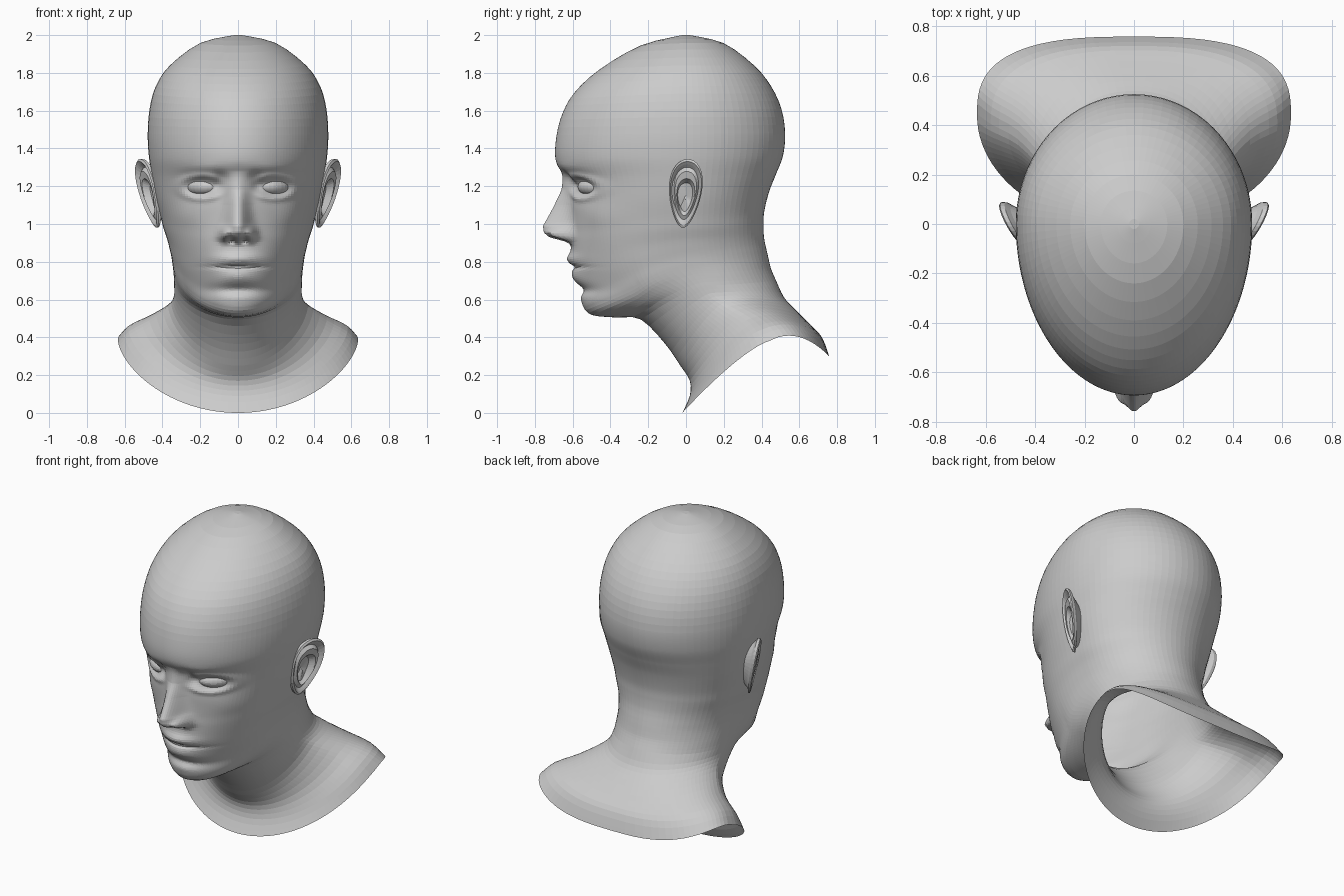
import bpy, bmesh, math
from mathutils import Vector

if "Cube" in bpy.data.objects:
    bpy.data.objects.remove(bpy.data.objects["Cube"])

# Head sections: front (y, z), side (x, y, z), back (y, z), from crown to chin
HEAD = [
    (-.02, 2.0, .02, 0, 2.0, .02, 2.0), (-.24, 1.945, .20, 0, 1.958, .2, 1.957),
    (-.455, 1.82, .36, 0, 1.84, .36, 1.84), (-.587, 1.70, .435, 0, 1.73, .45, 1.73),
    (-.652, 1.59, .468, 0, 1.61, .505, 1.61), (-.685, 1.47, .478, 0, 1.48, .525, 1.48),
    (-.69, 1.34, .472, 0, 1.36, .513, 1.36), (-.642, 1.24, .455, 0, 1.25, .475, 1.26),
    (-.618, 1.10, .435, 0, 1.14, .44, 1.17), (-.61, .98, .41, 0, 1.04, .415, 1.07),
    (-.61, .90, .395, 0, .98, .41, 1.0), (-.605, .80, .375, 0, .92, .412, .94),
    (-.59, .70, .362, .005, .87, .418, .90), (-.573, .63, .353, .015, .83, .427, .86),
    (-.55, .56, .347, .03, .79, .434, .83)]
# Underside of the jaw, neck and flared shoulder rim
NECK = [
    (-.495, .517, .343, .05, .76, .443, .79), (-.37, .505, .34, .075, .725, .453, .755),
    (-.24, .495, .338, .105, .675, .477, .70), (-.11, .365, .34, .15, .615, .52, .61),
    (-.03, .25, .37, .23, .565, .58, .545), (.02, .17, .47, .34, .50, .66, .465),
    (.02, .09, .58, .40, .44, .72, .40), (-.02, 0, .635, .44, .38, .758, .30)]
ROWS = HEAD + NECK
SEG = 120


def catmull(a, b, c, d, t):
    return [.5 * (2 * q + (r - p) * t + (2 * p - 5 * q + 4 * r - s) * t * t
                  + (3 * q - p - 3 * r + s) * t ** 3) for p, q, r, s in zip(a, b, c, d)]


def lerp_table(table, z):
    if z >= table[0][0]:
        return table[0][1]
    for (z0, v0), (z1, v1) in zip(table, table[1:]):
        if z >= z1:
            t = (z0 - z) / (z0 - z1)
            return v0 + (v1 - v0) * t
    return table[-1][1]


def bump(x, z, cx, cz, rx, rz, amp):
    return amp * math.exp(-((x - cx) / rx) ** 2 - ((z - cz) / rz) ** 2)


NOSE_H = [(1.28, 0), (1.18, .032), (1.09, .085), (.99, .147), (.955, .143), (.93, .115), (.905, .02), (.885, 0)]
NOSE_W = [(1.25, .05), (1.1, .052), (1.0, .062), (.94, .072)]
# Face features: x, z, width, height, amount
BUMPS = [
    (.068, .948, .028, .034, .05),    # nostril wing
    (.034, .915, .018, .014, -.04),   # nostril
    (0, .815, .11, .030, .024),       # upper lip
    (0, .772, .13, .012, -.018),      # mouth line
    (0, .725, .10, .030, .010),       # lower lip
    (0, .652, .13, .032, -.035),      # groove above the chin
    (0, .58, .12, .04, -.008),        # chin
    (.17, 1.295, .12, .03, .008),     # brow
    (.19, 1.195, .11, .065, -.035),   # eye socket
    (.095, 1.215, .035, .05, -.03),
    (.29, 1.04, .08, .07, .012),      # cheekbone
    (.25, .83, .07, .09, -.008),      # cheek hollow
    (.24, .65, .13, .13, -.045)]      # jaw taper


def face_relief(x, z):
    x = abs(x)
    d = lerp_table(NOSE_H, z) * math.exp(-(x / lerp_table(NOSE_W, z)) ** 2.2)
    d += sum(bump(x, z, *b) for b in BUMPS)
    e = math.hypot((x - .193) / .085, (z - 1.195) / .045)
    return d + .014 * math.exp(-((e - 1.35) / .4) ** 2)   # eyelids


def section(row, k, p_back):
    yf, zf, w, ys, zs, yb, zb = row
    ring = []
    for j in range(SEG):
        t = 2 * math.pi * j / SEG
        a = t - .6 * math.sin(t)          # denser towards the face
        c, s = math.cos(a), math.sin(a)
        if c >= 0:
            x, y = w * s, ys + (yf - ys) * c
            z = zs + (zf - zs) * c ** 1.3
            if k < 18 and y < -.15:
                y -= face_relief(x, z) * min(1, (-.15 - y) / .15)
        else:
            q = 2 / p_back
            x = w * math.copysign(abs(s) ** q, s)
            g = (-c) ** q
            lift = .06 * (p_back - 2) * g * (1 - g) * 4     # shoulders rise behind the rim's side
            y, z = ys + (yb - ys) * g, zs + (zb - zs) * g ** 1.6 + lift
        ring.append((x, y, z))
    return ring


def mesh_object(name, bm):
    me = bpy.data.meshes.new(name)
    bm.to_mesh(me)
    bm.free()
    ob = bpy.data.objects.new(name, me)
    bpy.context.collection.objects.link(ob)
    return ob


def loft(bm, rings):
    vs = [[bm.verts.new(p) for p in r] for r in rings]
    n = len(rings[0])
    for a, b in zip(vs, vs[1:]):
        for j in range(n):
            bm.faces.new((a[j], b[j], b[(j + 1) % n], a[(j + 1) % n]))
    return vs


# Head and neck as one open skin
rings = []
last = len(ROWS) - 1
for k in range(last):
    steps = 3 if k < 5 else 14 if k < 9 else 9 if k < 14 else 3
    pts = [ROWS[min(max(k + o, 0), last)] for o in (-1, 0, 1, 2)]
    for i in range(steps):
        t = i / steps
        rings.append(section(catmull(*pts, t), k, 2 + .8 * max(0, (k + t - 17) / 5)))
rings.append(section(ROWS[-1], last, 2.8))
bm = bmesh.new()
vs = loft(bm, rings)
bm.faces.new(vs[0])
mesh_object("head_and_neck", bm)


def add_mirror(ob):
    ob.modifiers.new("mirror", 'MIRROR').use_mirror_merge = False


# Eyeballs
bm = bmesh.new()
bmesh.ops.create_uvsphere(bm, u_segments=24, v_segments=16, radius=1)
for v in bm.verts:
    v.co = Vector((.187 + v.co.x * .088, -.487 + v.co.y * .08 + v.co.x * .035, 1.197 + v.co.z * .05))
add_mirror(mesh_object("eyes", bm))

# Ears: radial profile of (radius, height) swept round an ear-shaped outline
PROFILE = [(.06, -.036), (.42, -.032), (.54, .002), (.64, .008), (.76, -.010), (.85, .004),
           (.93, .014), (1.0, .006), (.99, -.012), (.85, -.026), (.65, -.06), (.55, -.10)]
rings = []
for r, n in PROFILE:
    ring = []
    for j in range(36):
        a = 2 * math.pi * j / 36
        v = math.sin(a) * r
        low = max(0, -math.sin(a)) ** 2                   # lobe has a flatter relief
        depth = n * (1 - .5 * low) if n > -.05 else n
        u = math.cos(a) * r * .085 * (1 + .28 * math.sin(a)) - .003 + .012 * v
        ring.append((.472 + .5 * u + .036 * v + depth, u, 1.162 + .182 * v - (.02 if r < .6 and n > -.05 else 0)))
    rings.append(ring)
bm = bmesh.new()
vs = loft(bm, rings)
bm.faces.new(vs[0])
bmesh.ops.recalc_face_normals(bm, faces=bm.faces)
add_mirror(mesh_object("ears", bm))
